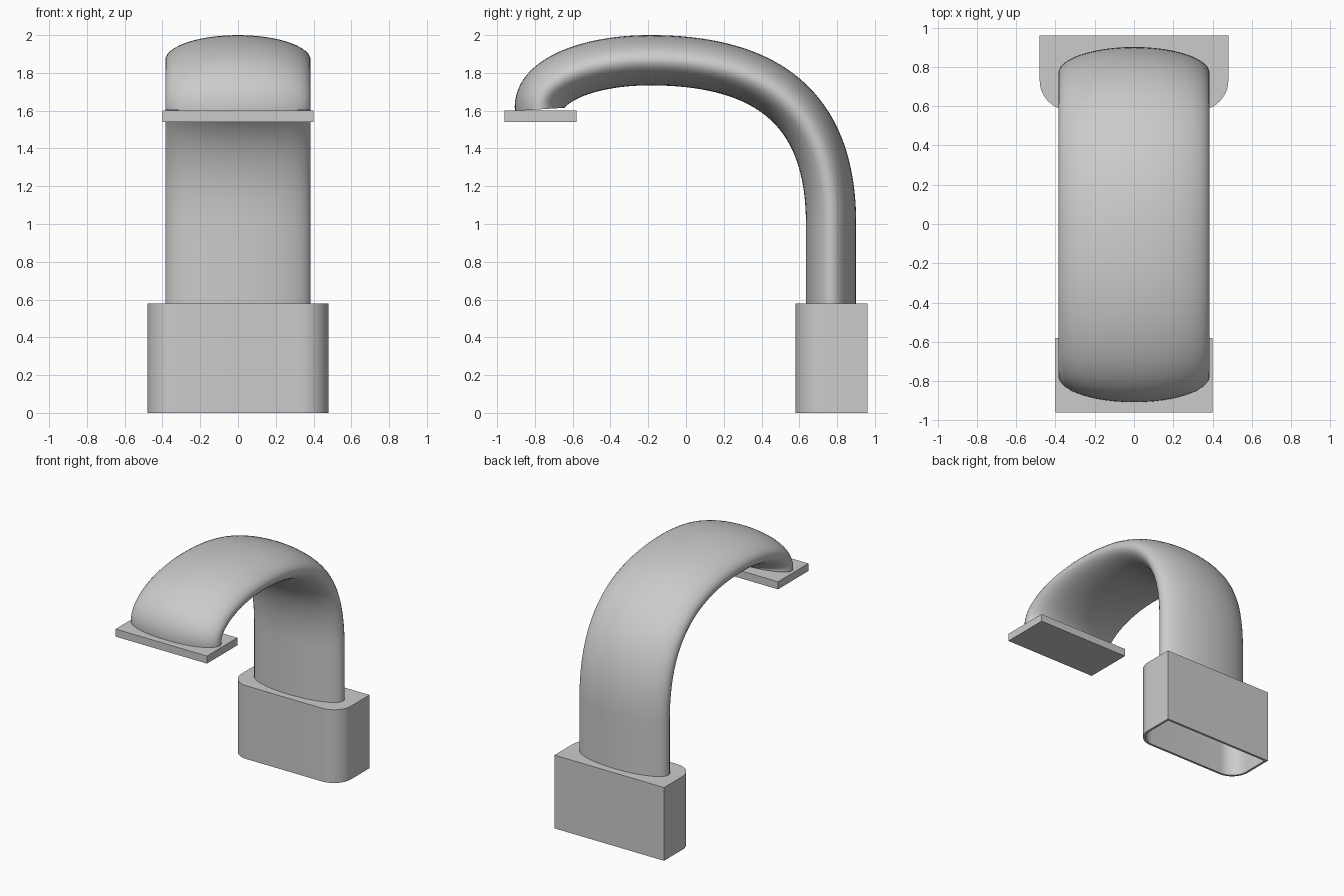
import bpy, bmesh, math
from mathutils import Vector
from mathutils.geometry import interpolate_bezier

cube = bpy.data.objects.get("Cube")
if cube:
    bpy.data.objects.remove(cube, do_unlink=True)

grey = bpy.data.materials.new("plain grey")
grey.use_nodes = True
colour = (0.6, 0.6, 0.6, 1)
grey.diffuse_color = colour
grey.node_tree.nodes["Principled BSDF"].inputs["Base Color"].default_value = colour


def finish(bm, name):
    bmesh.ops.recalc_face_normals(bm, faces=bm.faces)
    mesh = bpy.data.meshes.new(name)
    bm.to_mesh(mesh)
    bm.free()
    mesh.materials.append(grey)
    obj = bpy.data.objects.new(name, mesh)
    bpy.context.collection.objects.link(obj)
    bpy.ops.object.select_all(action='DESELECT')
    obj.select_set(True)
    bpy.context.view_layer.objects.active = obj
    bpy.ops.object.shade_smooth_by_angle(angle=math.radians(35))


def bridge(bm, a, b):
    for i in range(len(a)):
        j = (i + 1) % len(a)
        bm.faces.new((a[i], a[j], b[j], b[i]))


def footprint(inset, radius=0.15, steps=12):
    """Square back corners, rounded front corners."""
    x, back, front = 0.48 - inset, 0.96 - inset, 0.58 + inset
    r = radius - inset
    pts = [(x, back), (-x, back)]
    for side, start in ((-1, math.pi), (1, 1.5 * math.pi)):
        for i in range(steps + 1):
            a = start + i / steps * math.pi / 2
            pts.append((side * (x - r) + r * math.cos(a), front + r + r * math.sin(a)))
    return pts


# Hollow base, open underneath
bm = bmesh.new()
rings = []
for inset, z in ((0, 0.58), (0, 0), (0.018, 0), (0.018, 0.562)):
    rings.append([bm.verts.new((x, y, z)) for x, y in footprint(inset)])
for a, b in zip(rings, rings[1:]):
    bridge(bm, a, b)
bm.faces.new(rings[0])
bm.faces.new(rings[-1])
finish(bm, "hollow_base")

# Curved arm: an ellipse swept along a path in the side plane
foot, bend = Vector((0, 0.768, 0.58)), Vector((0, 0.768, 1.0))
crown, tip = Vector((0, -0.19, 1.867)), Vector((0, -0.773, 1.607))
path = [foot.lerp(bend, i / 4) for i in range(4)]
path += interpolate_bezier(bend, bend + Vector((0, 0, 0.55)),
                           crown + Vector((0, 0.69, 0)), crown, 40)
path += interpolate_bezier(crown, crown - Vector((0, 0.35, 0)),
                           tip + Vector((0, -0.018, 0.14)), tip, 30)[1:]
bm = bmesh.new()
rings = []
for i, p in enumerate(path):
    t = (path[min(i + 1, len(path) - 1)] - path[max(i - 1, 0)]).normalized()
    n = Vector((0, t.z, -t.y))
    ring = []
    for k in range(48):
        a = k / 48 * math.tau
        ring.append(bm.verts.new(p + Vector((0.385 * math.cos(a), 0, 0)) + n * 0.133 * math.sin(a)))
    rings.append(ring)
for a, b in zip(rings, rings[1:]):
    bridge(bm, a, b)
bm.faces.new(rings[0])
bm.faces.new(rings[-1])
finish(bm, "curved_arm")

# Flat plate under the tip
bm = bmesh.new()
bmesh.ops.create_cube(bm, size=1)
for v in bm.verts:
    v.co = Vector((v.co.x * 0.8, v.co.y * 0.38 - 0.77, v.co.z * 0.06 + 1.57))
finish(bm, "end_plate")
